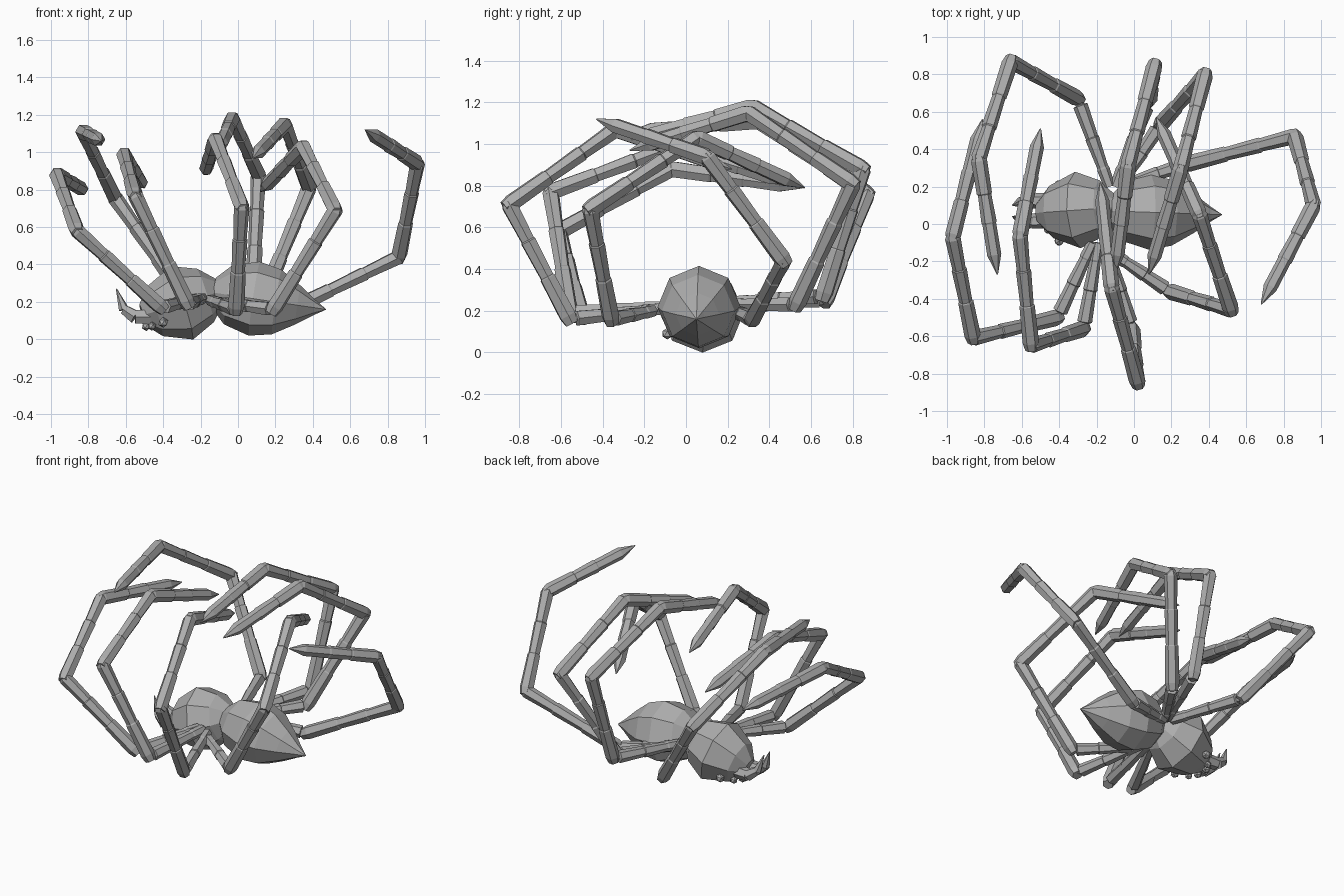
import bpy, bmesh, math
from mathutils import Vector

cube = bpy.data.objects.get("Cube")
if cube:
    bpy.data.objects.remove(cube, do_unlink=True)

grey = bpy.data.materials.new("plain_grey")
grey.use_nodes = True
grey.diffuse_color = (0.42, 0.42, 0.42, 1)
grey.node_tree.nodes["Principled BSDF"].inputs["Base Color"].default_value = (0.42, 0.42, 0.42, 1)


def lathe(bm, start, end, profile, sides):
    """Skin flat-sided rings along a line; profile holds (fraction, radius)."""
    start, end = Vector(start), Vector(end)
    axis = end - start
    side = axis.cross(Vector((0, 0, 1))).normalized()
    up = side.cross(axis).normalized()
    rings = []
    for t, r in profile:
        ring = []
        for i in range(sides):
            a = math.tau * i / sides
            ring.append(bm.verts.new(start + axis * t + r * (math.cos(a) * side + math.sin(a) * up)))
        rings.append(ring)
    for lower, upper in zip(rings, rings[1:]):
        for i in range(sides):
            j = (i + 1) % sides
            bm.faces.new((lower[i], lower[j], upper[j], upper[i]))
    bm.faces.new(rings[0])
    bm.faces.new(rings[-1])


def finish(bm, name):
    bmesh.ops.recalc_face_normals(bm, faces=bm.faces)
    mesh = bpy.data.meshes.new(name)
    bm.to_mesh(mesh)
    bm.free()
    mesh.materials.append(grey)
    obj = bpy.data.objects.new(name, mesh)
    bpy.context.collection.objects.link(obj)


def lathe_part(name, start, end, profile, sides=8):
    bm = bmesh.new()
    lathe(bm, start, end, profile, sides)
    finish(bm, name)


# Faceted body halves
lathe_part("abdomen", (-0.13, 0.07, 0.25), (0.47, 0.05, 0.16),
           [(0, 0.08), (0.13, 0.16), (0.36, 0.2), (0.56, 0.175), (0.75, 0.105), (0.9, 0.04), (1, 0.002)])
lathe_part("head", (-0.51, 0.06, 0.13), (-0.09, 0.09, 0.26),
           [(0, 0.06), (0.16, 0.14), (0.5, 0.205), (0.8, 0.15), (1, 0.06)])

# Leg segment shapes: stepped plates that widen towards the joint
HIP = [(0, 0.03), (0.2, 0.034), (0.22, 0.03), (0.55, 0.038), (0.56, 0.034),
       (0.92, 0.04), (0.93, 0.024), (1.02, 0.024)]
SHIN = [(-0.04, 0.034), (0.03, 0.044), (0.36, 0.041), (0.37, 0.036), (0.68, 0.041),
        (0.69, 0.036), (0.99, 0.042), (1.03, 0.03)]
FOOT = [(-0.04, 0.028), (0.02, 0.043), (0.3, 0.041), (0.31, 0.036), (0.55, 0.041),
        (0.56, 0.037), (0.83, 0.038), (1, 0.003)]

# Joints of each curled leg, from hip to tip
legs = {
    "front_right_leg": [(-0.13, 0.2, 0.24), (-0.3, 0.67, 0.25), (-0.66, 0.87, 0.76),
                        (-0.83, 0.35, 1.11), (-0.73, -0.27, 1.06)],
    "second_right_leg": [(-0.1, 0.2, 0.24), (0.08, 0.66, 0.27), (0.11, 0.85, 0.88),
                         (-0.03, 0.32, 1.18), (-0.1, -0.26, 1.02)],
    "third_right_leg": [(-0.08, 0.2, 0.23), (0.14, 0.53, 0.23), (0.38, 0.8, 0.81),
                        (0.25, 0.3, 1.15), (0.08, -0.27, 0.97)],
    "back_right_leg": [(-0.06, 0.21, 0.21), (0.28, 0.32, 0.16), (0.86, 0.47, 0.44),
                       (0.96, 0.1, 0.94), (0.68, -0.43, 1.12)],
    "front_left_leg": [(-0.22, -0.1, 0.22), (-0.41, -0.5, 0.17), (-0.86, -0.61, 0.58),
                       (-0.97, -0.07, 0.88), (-0.81, 0.56, 0.79)],
    "second_left_leg": [(-0.19, -0.1, 0.22), (-0.27, -0.56, 0.19), (-0.55, -0.65, 0.77),
                        (-0.61, -0.06, 0.99), (-0.5, 0.51, 0.81)],
    "third_left_leg": [(-0.15, -0.11, 0.21), (-0.01, -0.56, 0.16), (0.02, -0.85, 0.71),
                       (-0.12, -0.34, 1.07), (-0.18, 0.22, 0.88)],
    "back_left_leg": [(-0.11, -0.16, 0.2), (0.19, -0.36, 0.16), (0.52, -0.46, 0.69),
                      (0.35, 0.05, 1.03), (0.12, 0.57, 0.79)],
}
for name, joints in legs.items():
    bm = bmesh.new()
    for shape, a, b in zip((HIP, SHIN, SHIN, FOOT), joints, joints[1:]):
        lathe(bm, a, b, shape, 6)
    finish(bm, name)

# Curved fangs and little eyes, paired about the head's middle
for label, s in (("right", 1), ("left", -1)):
    bm = bmesh.new()
    path = [(-0.47, 0.05, 0.12), (-0.55, 0.055, 0.12), (-0.61, 0.045, 0.16), (-0.65, 0.03, 0.27)]
    radii = [0.045, 0.04, 0.028, 0.003]
    pts = [Vector((x, 0.07 + s * y, z)) for x, y, z in path]
    for i in range(3):
        lathe(bm, pts[i], pts[i + 1], [(0, radii[i]), (1, radii[i + 1])], 6)
    finish(bm, label + "_fang")
    bm = bmesh.new()
    for x, y, z, r in ((-0.49, 0.04, 0.07, 0.026), (-0.46, 0.09, 0.07, 0.024), (-0.4, 0.15, 0.09, 0.028)):
        made = bmesh.ops.create_icosphere(bm, subdivisions=1, radius=r)
        bmesh.ops.translate(bm, verts=made["verts"], vec=(x, 0.06 + s * y, z))
    finish(bm, label + "_eyes")
